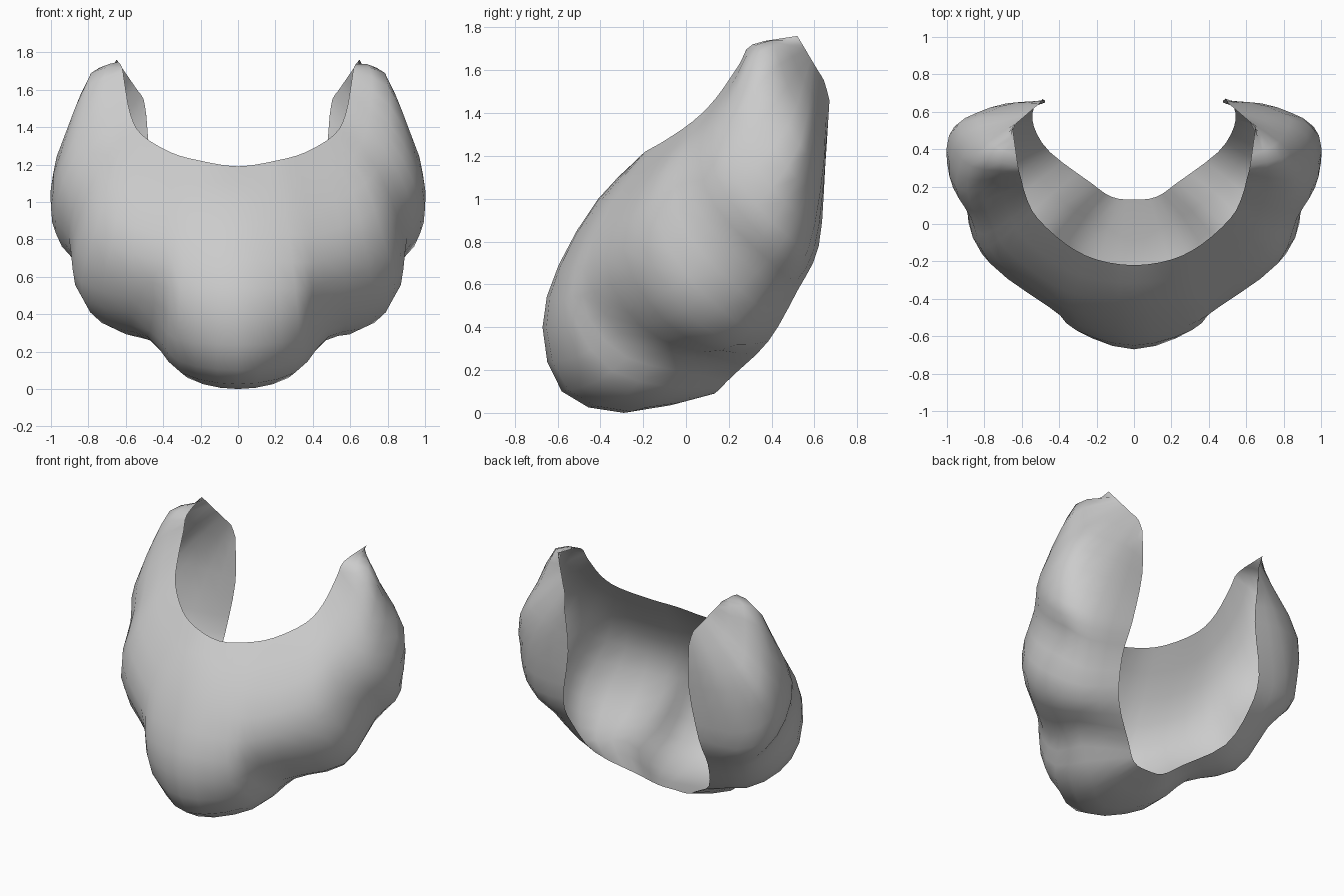
import bpy, bmesh
from mathutils import Vector

if "Cube" in bpy.data.objects:
    bpy.data.objects.remove(bpy.data.objects["Cube"])

# Profiles of the right half, each running from the upper rim down to the back rim
middle = [(0, -.22, 1.19), (0, -.41, 1.0), (0, -.595, .69), (0, -.67, .4),
          (0, -.58, .1), (0, -.29, 0), (0, .13, .09)]
chin_side = [(.2, -.19, 1.22), (.25, -.39, .98), (.29, -.54, .68), (.32, -.56, .4),
             (.32, -.41, .15), (.27, -.12, .06), (.12, .145, .1)]
lower_crease = [(.36, -.11, 1.265), (.44, -.32, .98), (.46, -.44, .69), (.45, -.38, .46),
                (.47, -.2, .31), (.47, .0, .26), (.23, .22, .175)]
cheek_lobe = [(.515, .03, 1.36), (.68, -.14, 1.1), (.77, -.21, .82), (.84, -.08, .57),
              (.79, .07, .41), (.65, .24, .32), (.45, .385, .335)]
upper_crease = [(.575, .14, 1.47), (.76, .02, 1.23), (.87, .03, 1.0), (.905, .16, .81),
                (.86, .33, .66), (.74, .43, .56), (.535, .52, .57)]
side_lobe = [(.605, .25, 1.63), (.81, .18, 1.42), (.95, .19, 1.18), (1.0, .33, .97),
             (.96, .47, .83), (.8, .57, .76), (.535, .62, .78)]
side_top = [(.62, .31, 1.72), (.785, .35, 1.69), (.88, .42, 1.45), (.94, .53, 1.25),
            (.84, .595, 1.2), (.68, .645, 1.18), (.475, .65, 1.15)]
tip_edge = [(.65, .52, 1.76), (.505, .645, 1.55), (.49, .67, 1.46)]


def spline(pts, steps):
    """Smooth curve through the points."""
    pts = [Vector(p) for p in pts]
    pts = [2 * pts[0] - pts[1]] + pts + [2 * pts[-1] - pts[-2]]
    out = []
    for a, b, c, d in zip(pts, pts[1:], pts[2:], pts[3:]):
        for i in range(steps):
            t = i / steps
            out.append(.5 * (2 * b + (c - a) * t + (2 * a - 5 * b + 4 * c - d) * t ** 2
                             + (3 * b - a - 3 * c + d) * t ** 3))
    return out + [pts[-2]]


# The last profile closes along the edge below each tip
top, bend, low = map(Vector, tip_edge)
tip = [top.lerp(bend, i / 5) for i in range(6)] + [low]
half = [middle, chin_side, lower_crease, cheek_lobe, upper_crease, side_lobe, side_top, tip]
left = [[(-x, y, z) for x, y, z in p] for p in half[:0:-1]]
columns = [spline(p, 2) for p in left + half]
rows = [spline(r, 3) for r in zip(*columns)]

# Thin open shell lofted through the profiles
bm = bmesh.new()
grid = [[bm.verts.new(p) for p in r] for r in rows]
for r0, r1 in zip(grid, grid[1:]):
    for i in range(len(r0) - 1):
        bm.faces.new((r0[i], r1[i], r1[i + 1], r0[i + 1])).smooth = True
mesh = bpy.data.meshes.new("beard_shell")
bm.to_mesh(mesh)
bm.free()
shell = bpy.data.objects.new("beard_shell", mesh)
bpy.context.collection.objects.link(shell)

grey = bpy.data.materials.new("light_grey")
grey.diffuse_color = (.6, .6, .6, 1)
grey.use_nodes = True
grey.node_tree.nodes["Principled BSDF"].inputs["Base Color"].default_value = grey.diffuse_color
mesh.materials.append(grey)
